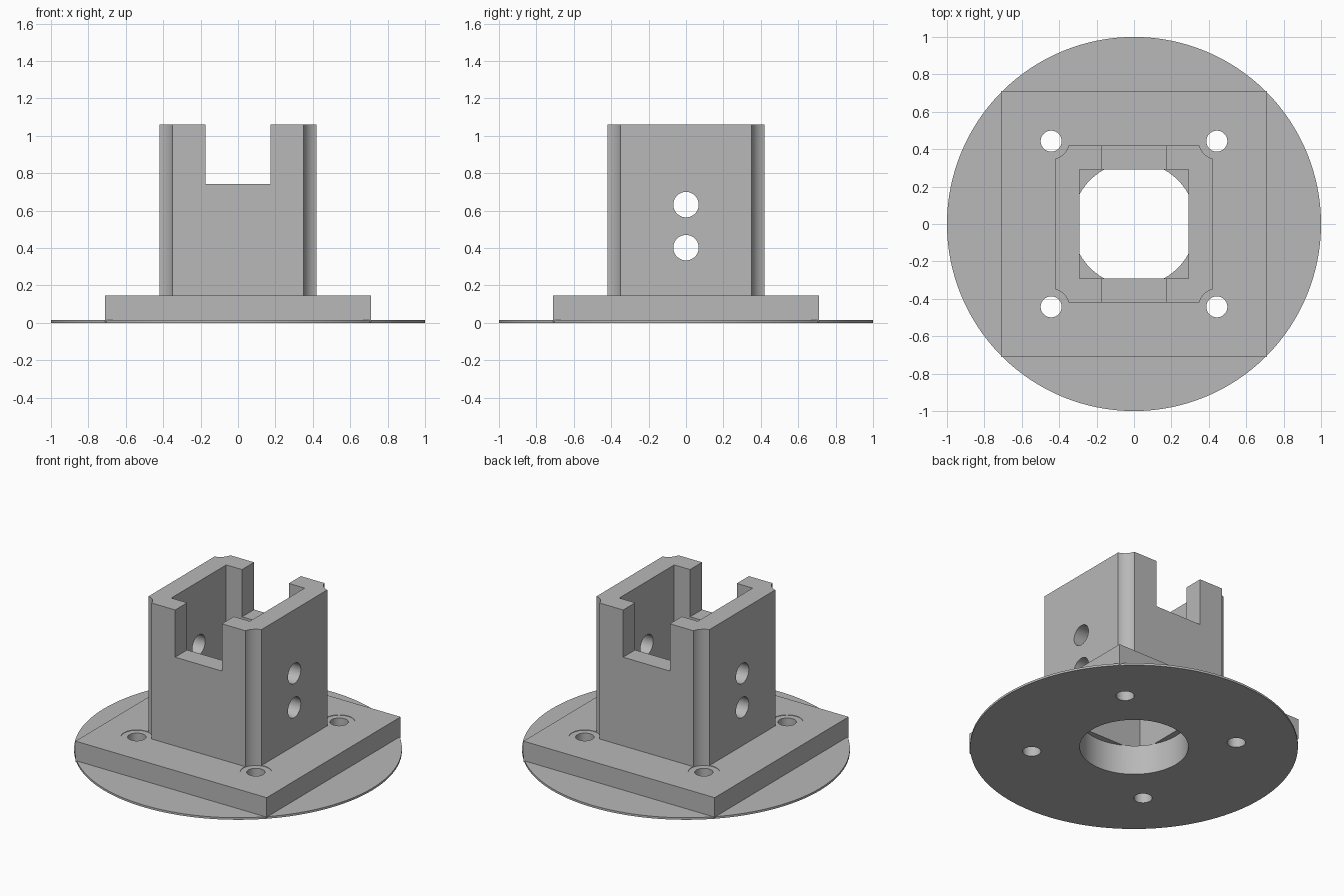
import bpy
import math

default = bpy.data.objects.get("Cube")
if default:
    bpy.data.objects.remove(default, do_unlink=True)

grey = bpy.data.materials.new("plain grey")
grey.use_nodes = True
colour = (0.48, 0.48, 0.48, 1)
grey.diffuse_color = colour
grey.node_tree.nodes["Principled BSDF"].inputs["Base Color"].default_value = colour


def box(name, half_x, half_y, low, high):
    bpy.ops.mesh.primitive_cube_add(size=2, location=(0, 0, (low + high) / 2))
    ob = bpy.context.object
    ob.name = name
    ob.scale = (half_x, half_y, (high - low) / 2)
    bpy.ops.object.transform_apply(location=True, rotation=True, scale=True)
    ob.data.materials.append(grey)
    return ob


def cylinder(name, radius, low, high, x=0, y=0, sides=64):
    bpy.ops.mesh.primitive_cylinder_add(vertices=sides, radius=radius, depth=high - low,
                                        location=(x, y, (low + high) / 2))
    ob = bpy.context.object
    ob.name = name
    ob.data.materials.append(grey)
    return ob


def combine(target, tool, operation):
    mod = target.modifiers.new(tool.name, 'BOOLEAN')
    mod.operation = operation
    mod.solver = 'EXACT'
    mod.object = tool
    bpy.ops.object.select_all(action='DESELECT')
    bpy.context.view_layer.objects.active = target
    target.select_set(True)
    bpy.ops.object.modifier_apply(modifier=mod.name)
    bpy.data.objects.remove(tool, do_unlink=True)


PLATE_TOP, TOWER_TOP, BOLT = 0.145, 1.06, 0.443

# Solid body: thin round brim, square plate and tower
mount = cylinder("flanged_socket_mount", 1.0, 0, 0.014, sides=128)
combine(mount, box("base_plate", 0.712, 0.712, 0.005, PLATE_TOP), 'UNION')
combine(mount, box("tower", 0.42, 0.42, 0.1, TOWER_TOP), 'UNION')

# Square socket above a round bore
combine(mount, box("socket", 0.292, 0.292, 0.2, 1.3), 'DIFFERENCE')
combine(mount, cylinder("round_bore", 0.332, -0.1, 0.2003), 'DIFFERENCE')

# Notch through front and back walls
combine(mount, box("notch", 0.174, 0.8, 0.742, 1.3), 'DIFFERENCE')

# Bolt holes, with head clearance that scoops the tower corners
for x in (-BOLT, BOLT):
    for y in (-BOLT, BOLT):
        combine(mount, cylinder("head_clearance", 0.096, PLATE_TOP - 0.003, 1.3, x, y), 'DIFFERENCE')
        combine(mount, cylinder("bolt_hole", 0.056, -0.1, 0.3, x, y), 'DIFFERENCE')

# Cross holes through the side walls
for z in (0.402, 0.632):
    drill = cylinder("cross_hole", 0.068, -0.8, 0.8)
    drill.location.z = z
    drill.rotation_euler.y = math.pi / 2
    combine(mount, drill, 'DIFFERENCE')

bpy.ops.object.select_all(action='DESELECT')
mount.select_set(True)
bpy.context.view_layer.objects.active = mount
bpy.ops.object.shade_smooth_by_angle(angle=math.radians(30))
